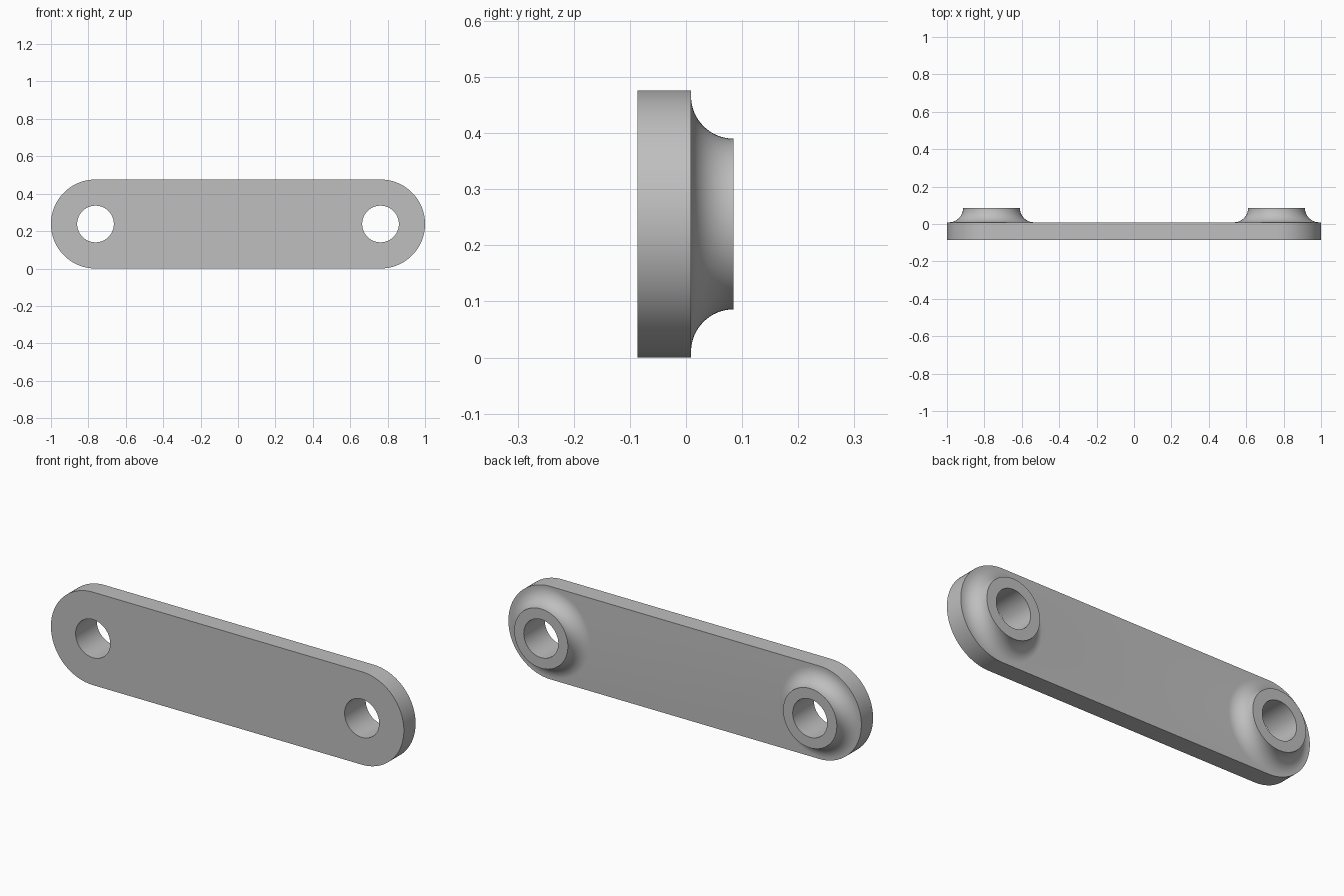
import bpy, bmesh
from math import sin, cos, pi, radians

cube = bpy.data.objects.get("Cube")
if cube:
    bpy.data.objects.remove(cube)

# Main dimensions
END_X = 0.762            # bore centre distance from the middle
END_R = 0.238            # rounded end radius, also bore height
BORE_R = 0.098
BOSS_R = 0.152
FILLET = 0.076
FRONT, BACK, TOP = -0.086, 0.009, 0.085
SEG = 96

bm = bmesh.new()


def loop(points, y):
    """Closed ring of vertices in the plane at depth y."""
    verts = [bm.verts.new((x, y, z)) for x, z in points]
    for a, b in zip(verts, verts[1:] + verts[:1]):
        bm.edges.new((a, b))
    return verts


def circle(cx, r):
    return [(cx + r * cos(2 * pi * i / SEG), END_R + r * sin(2 * pi * i / SEG))
            for i in range(SEG)]


def bridge(a, b):
    for i in range(len(a)):
        j = (i + 1) % len(a)
        bm.faces.new((a[i], a[j], b[j], b[i]))


def fill(rings):
    """Flat face bounded by an outline with holes."""
    edges = {e for r in rings for a, b in zip(r, r[1:] + r[:1])
             for e in [bm.edges.get((a, b))]}
    bmesh.ops.triangle_fill(bm, use_beauty=True, use_dissolve=False,
                            edges=list(edges), normal=(0, 1, 0))


# Plate outline with two rounded ends
outline = []
for side, start in ((1, -pi / 2), (-1, pi / 2)):
    for i in range(SEG // 2 + 1):
        t = start + 2 * pi * i / SEG
        outline.append((side * END_X + END_R * cos(t), END_R + END_R * sin(t)))
front_rings, back_rings = [loop(outline, FRONT)], [loop(outline, BACK)]
bridge(front_rings[0], back_rings[0])

# Concave boss flare, flat rim and through bore at each end
STEPS = 16
flare = [(BOSS_R + FILLET * (1 - sin(pi / 2 * i / STEPS)),
          TOP - FILLET * cos(pi / 2 * i / STEPS)) for i in range(STEPS + 1)]
profile = flare + [(BORE_R, TOP), (BORE_R, FRONT)]
for side in (-1, 1):
    rings = [loop(circle(side * END_X, r), y) for r, y in profile]
    for a, b in zip(rings, rings[1:]):
        bridge(a, b)
    back_rings.append(rings[0])
    front_rings.append(rings[-1])

# Flat front and back of the plate
fill(front_rings)
fill(back_rings)
bmesh.ops.recalc_face_normals(bm, faces=bm.faces)

# Curved walls smooth, planar faces flat
for f in bm.faces:
    f.smooth = abs(f.normal.y) < 0.9999 and abs(f.normal.z) < 0.9999

mesh = bpy.data.meshes.new("link_arm")
bm.to_mesh(mesh)
bm.free()
mesh.set_sharp_from_angle(angle=radians(35))

# Plain grey material
mat = bpy.data.materials.new("grey")
mat.use_nodes = True
colour = (0.52, 0.52, 0.52, 1)
mat.diffuse_color = colour
mat.node_tree.nodes["Principled BSDF"].inputs["Base Color"].default_value = colour
mesh.materials.append(mat)
bpy.context.collection.objects.link(bpy.data.objects.new("link_arm", mesh))
